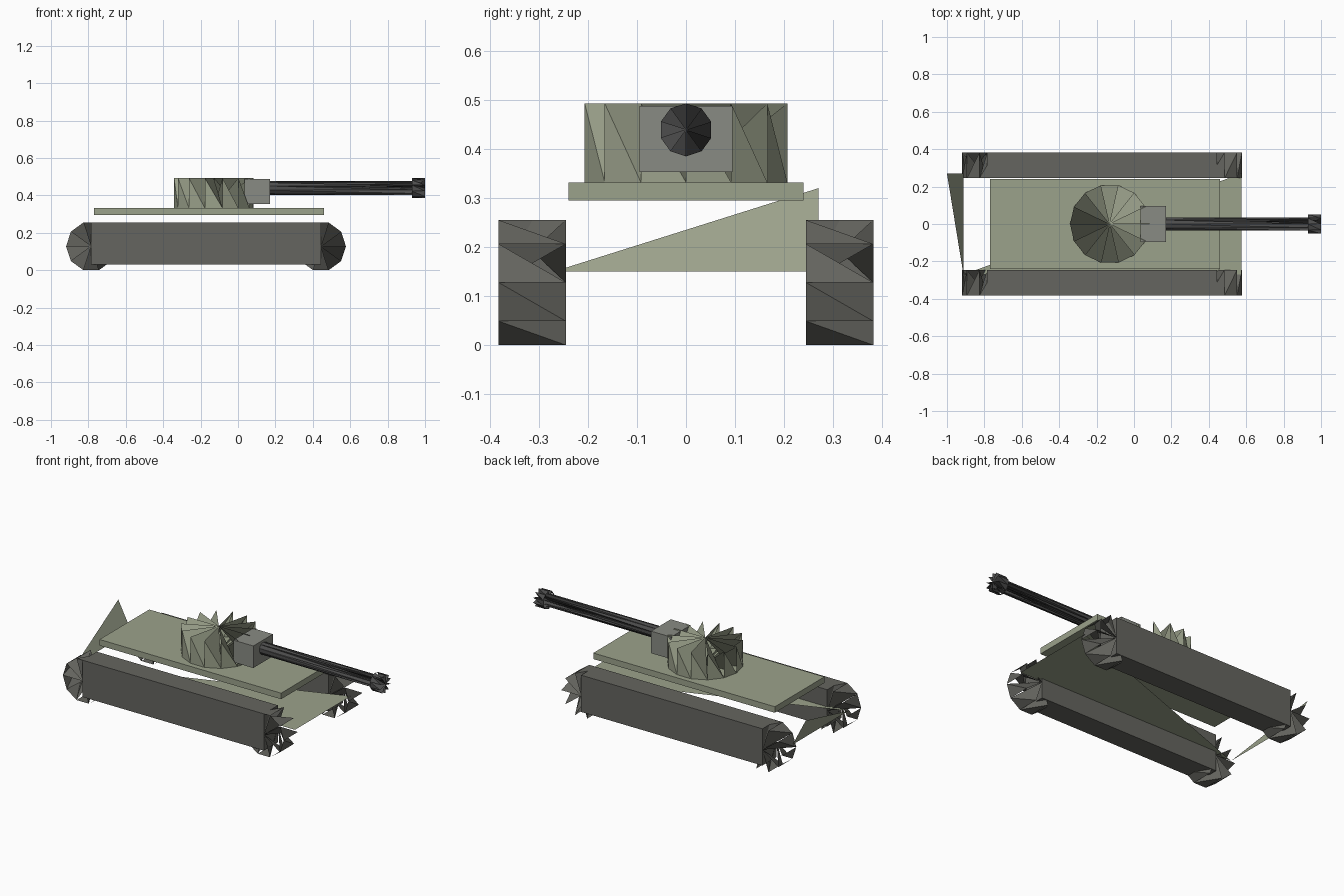
import bpy
import math
from mathutils import Vector

if "Cube" in bpy.data.objects:
    bpy.data.objects.remove(bpy.data.objects["Cube"])


def material(name, rgb):
    m = bpy.data.materials.new(name)
    m.diffuse_color = (*rgb, 1)
    m.use_nodes = True
    m.node_tree.nodes["Principled BSDF"].inputs["Base Color"].default_value = m.diffuse_color
    return m


GREEN = material("hull_green", (0.33, 0.36, 0.26))
RUBBER = material("track_grey", (0.13, 0.13, 0.115))
STEEL = material("mantlet_grey", (0.25, 0.26, 0.23))
DARK = material("gun_dark", (0.075, 0.075, 0.075))


def mesh(name, verts, faces, mat):
    me = bpy.data.meshes.new(name)
    me.from_pydata(verts, [], faces)
    me.materials.append(mat)
    ob = bpy.data.objects.new(name, me)
    bpy.context.collection.objects.link(ob)
    return ob


def box(name, lo, hi, mat):
    lo, hi = Vector(lo), Vector(hi)
    bpy.ops.mesh.primitive_cube_add(size=1, location=(lo + hi) / 2)
    ob = bpy.context.object
    ob.name = name
    ob.scale = hi - lo
    ob.data.materials.append(mat)
    return ob


def pleated_drum(name, start, end, u, v, radius, sides, mat):
    """Faceted drum whose end wedges dip to the opposite rim, giving a spiky pleated edge."""
    start, end, u, v = Vector(start), Vector(end), Vector(u), Vector(v)
    ring = [radius * (math.cos(a) * u + math.sin(a) * v)
            for a in (math.tau * i / sides for i in range(sides))]
    verts = [start + r for r in ring] + [end + r for r in ring] + [start, end]
    c0, c1 = 2 * sides, 2 * sides + 1
    faces = []
    for i in range(sides):
        j = (i + 1) % sides
        faces += [(i, j, sides + i),         # side
                  (c1, sides + i, j),        # end pleat
                  (c0, j, sides + i)]        # start pleat
    return mesh(name, verts, faces, mat)


X, Y, Z = (1, 0, 0), (0, 1, 0), (0, 0, 1)

# Hull: deck slab plus open triangular floor and rear plates
box("deck", (-0.77, -0.24, 0.295), (0.46, 0.24, 0.332), GREEN)
mesh("floor_plate", [(-0.912, -0.27, 0.15), (0.575, -0.27, 0.15), (0.575, 0.27, 0.15)],
     [(0, 1, 2)], GREEN)
mesh("rear_plate", [(-0.912, -0.27, 0.15), (-0.912, 0.27, 0.15), (-1.0, 0.27, 0.32)],
     [(0, 1, 2)], GREEN)

# Tracks with a drum at each end
for side, label in ((-1, "right"), (1, "left")):
    y0, y1 = sorted((side * 0.245, side * 0.382))
    box(f"{label}_track", (-0.785, y0, 0.03), (0.443, y1, 0.255), RUBBER)
    for x, pos in ((-0.785, "rear"), (0.443, "front")):
        pleated_drum(f"{label}_{pos}_wheel", (x, y0, 0.1275), (x, y1, 0.1275),
                     X, Z, 0.134, 10, RUBBER)

# Turret and gun
pleated_drum("turret", (-0.13, 0, 0.332), (-0.13, 0, 0.493), X, Y, 0.212, 14, GREEN)
box("mantlet", (0.035, -0.095, 0.353), (0.17, 0.095, 0.488), STEEL)
pleated_drum("gun_barrel", (0.15, 0, 0.439), (1.0, 0, 0.439), Z, Y, 0.037, 10, DARK)
pleated_drum("muzzle", (0.93, 0, 0.439), (1.0, 0, 0.439), Z, Y, 0.054, 10, DARK)
